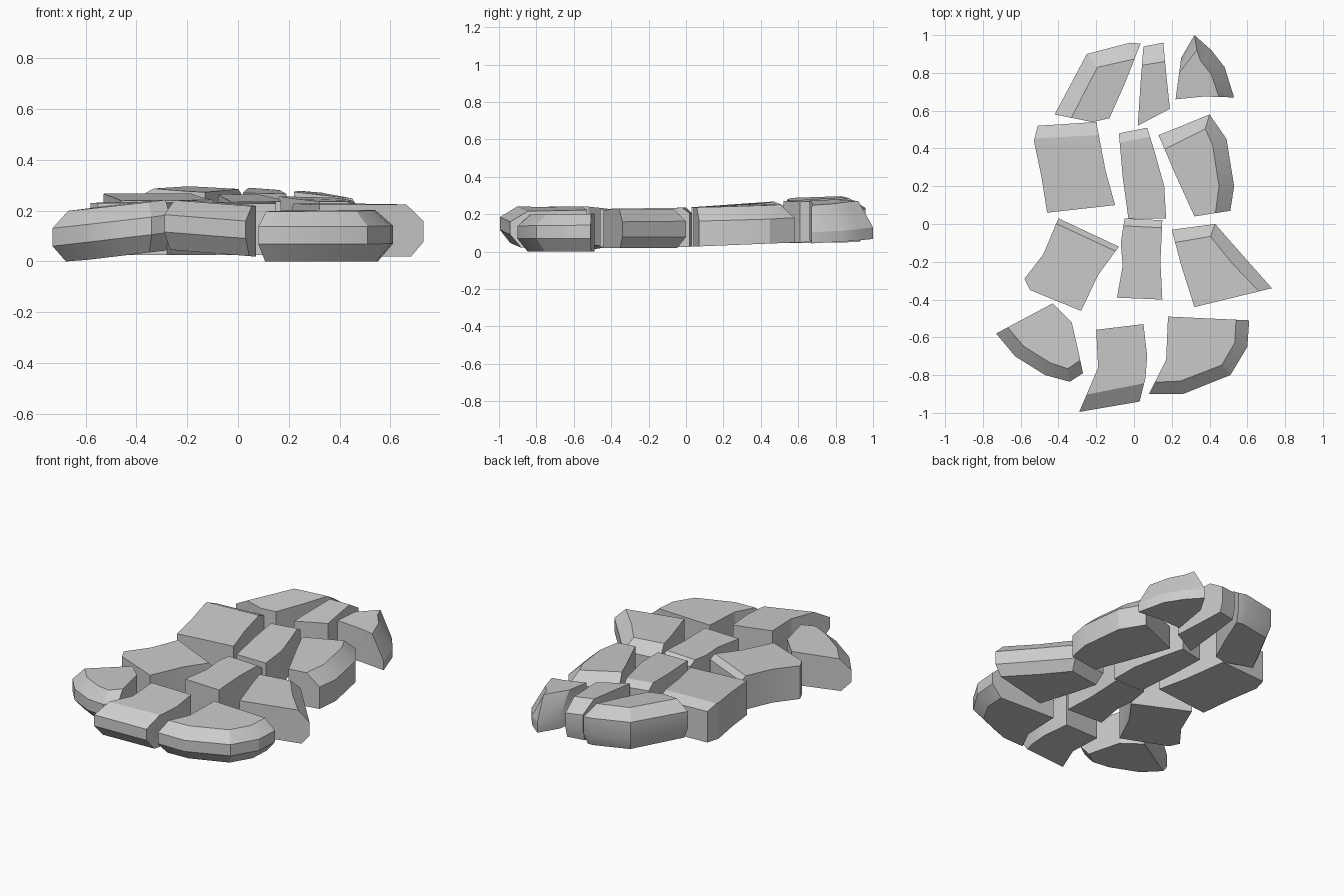
import bpy
from mathutils import Vector


def top_z(p):
    return (0.235 + 0.07 * max(p.y, 0) + 0.015 * min(p.y, 0)
            - 0.10 * max(p.x, 0) * max(p.y, 0))


def bottom_z(p):
    return 0.025 + 0.04 * max(p.y, 0)


def stone(name, rim, inner, t, b, lo=0.35, hi=0.7, tilt=0.0, lift=0.0):
    """Paving stone: counter-clockwise outline, the rim part is bevelled.
    t, b = inset of the top and bottom rim; lo, hi = bevel heights;
    tilt = slope along x, lift = height offset."""
    pts = [Vector(p) for p in rim + inner]
    n, k = len(pts), len(rim)
    xc = sum(p.x for p in pts) / n
    inward = []
    for i, p in enumerate(pts):
        if i == 0:                       # rim ends slide along the plain sides
            d = pts[-1] - p
        elif i == k - 1:
            d = pts[k] - p
        elif i < k:
            e = (p - pts[i - 1]).normalized() + (pts[i + 1] - p).normalized()
            d = Vector((-e.y, e.x))
        else:
            d = Vector((0, 0))
        inward.append(d.normalized() if d.length else d)
    verts = []
    for f, inset in ((0, b), (lo, 0), (hi, 0), (1, t)):
        for p, d in zip(pts, inward):
            q = p + d * inset
            z = bottom_z(p) + f * (top_z(q) - bottom_z(p))
            verts.append((q.x, q.y, max(z + lift + tilt * (q.x - xc), 0)))
    faces = [tuple(range(n))[::-1], tuple(range(3 * n, 4 * n))]
    for r in range(3):
        for i in range(n):
            j = (i + 1) % n
            faces.append((r * n + i, r * n + j, (r + 1) * n + j, (r + 1) * n + i))
    me = bpy.data.meshes.new(name)
    me.from_pydata(verts, [], faces)
    me.update()
    ob = bpy.data.objects.new(name, me)
    bpy.context.collection.objects.link(ob)
    bpy.ops.object.select_all(action='DESELECT')
    ob.select_set(True)
    bpy.context.view_layer.objects.active = ob
    bpy.ops.object.shade_smooth_by_angle(angle=0.4)


# Back row, bevelled on the outer edge
stone("back_left_stone",
      [(0.035, 0.955), (-0.02, 0.96), (-0.25, 0.90), (-0.42, 0.58)],
      [(-0.22, 0.54), (-0.13, 0.56), (-0.05, 0.74)], 0.09, 0.03, 0.3, 0.75,
      tilt=-0.07)
stone("back_middle_stone",
      [(0.155, 0.96), (0.05, 0.94)],
      [(0.035, 0.75), (0.02, 0.52), (0.19, 0.61), (0.17, 0.8)], 0.10, 0.02, 0.3, 0.7)
stone("back_right_stone",
      [(0.53, 0.67), (0.48, 0.83), (0.41, 0.92), (0.32, 1.0), (0.25, 0.88)],
      [(0.22, 0.66), (0.37, 0.675)], 0.08, 0.0, 0.08, 0.3, tilt=-0.05)

# Second row, bevelled along the back edge
stone("second_left_stone",
      [(-0.20, 0.54), (-0.51, 0.52)],
      [(-0.53, 0.44), (-0.49, 0.25), (-0.46, 0.06), (-0.10, 0.10), (-0.15, 0.28)],
      0.07, 0.0, 0.35, 0.85)
stone("second_middle_stone",
      [(0.07, 0.51), (-0.08, 0.48)],
      [(-0.06, 0.25), (-0.03, 0.03), (0.17, 0.03), (0.16, 0.2), (0.11, 0.38)],
      0.05, 0.0, 0.35, 0.85)
stone("second_right_stone",
      [(0.51, 0.07), (0.53, 0.2), (0.49, 0.45), (0.40, 0.58), (0.13, 0.47)],
      [(0.22, 0.26), (0.32, 0.04)], 0.08, 0.0, 0.15, 0.65)

# Third row
stone("third_left_stone",
      [(-0.08, -0.12), (-0.40, 0.03)],
      [(-0.48, -0.16), (-0.58, -0.29), (-0.55, -0.35), (-0.28, -0.46), (-0.19, -0.27)],
      0.03, 0.0, 0.35, 0.85)
stone("third_middle_stone",
      [(0.15, 0.02), (-0.05, 0.03)],
      [(-0.07, -0.1), (-0.06, -0.22), (-0.09, -0.39), (0.15, -0.40), (0.14, -0.2)],
      0.04, 0.0, 0.35, 0.85)
stone("third_right_stone",
      [(0.73, -0.34), (0.57, -0.16), (0.43, 0.0), (0.20, -0.03)],
      [(0.25, -0.22), (0.32, -0.44)], 0.07, 0.05, 0.28, 0.68, lift=-0.005)

# Front row, rounded on the outer edge
stone("front_left_stone",
      [(-0.73, -0.58), (-0.63, -0.70), (-0.47, -0.80), (-0.34, -0.835), (-0.27, -0.79)],
      [(-0.30, -0.65), (-0.33, -0.52), (-0.43, -0.42)], 0.07, 0.06, tilt=0.12)
stone("front_middle_stone",
      [(-0.29, -0.995), (0.03, -0.94)],
      [(0.06, -0.82), (0.07, -0.7), (0.05, -0.53), (-0.20, -0.56), (-0.19, -0.76)],
      0.10, 0.06, tilt=-0.08, lift=0.005)
stone("front_right_stone",
      [(0.08, -0.9), (0.26, -0.9), (0.51, -0.80), (0.60, -0.65), (0.61, -0.51)],
      [(0.18, -0.49), (0.17, -0.72)], 0.07, 0.06, lift=-0.025)
